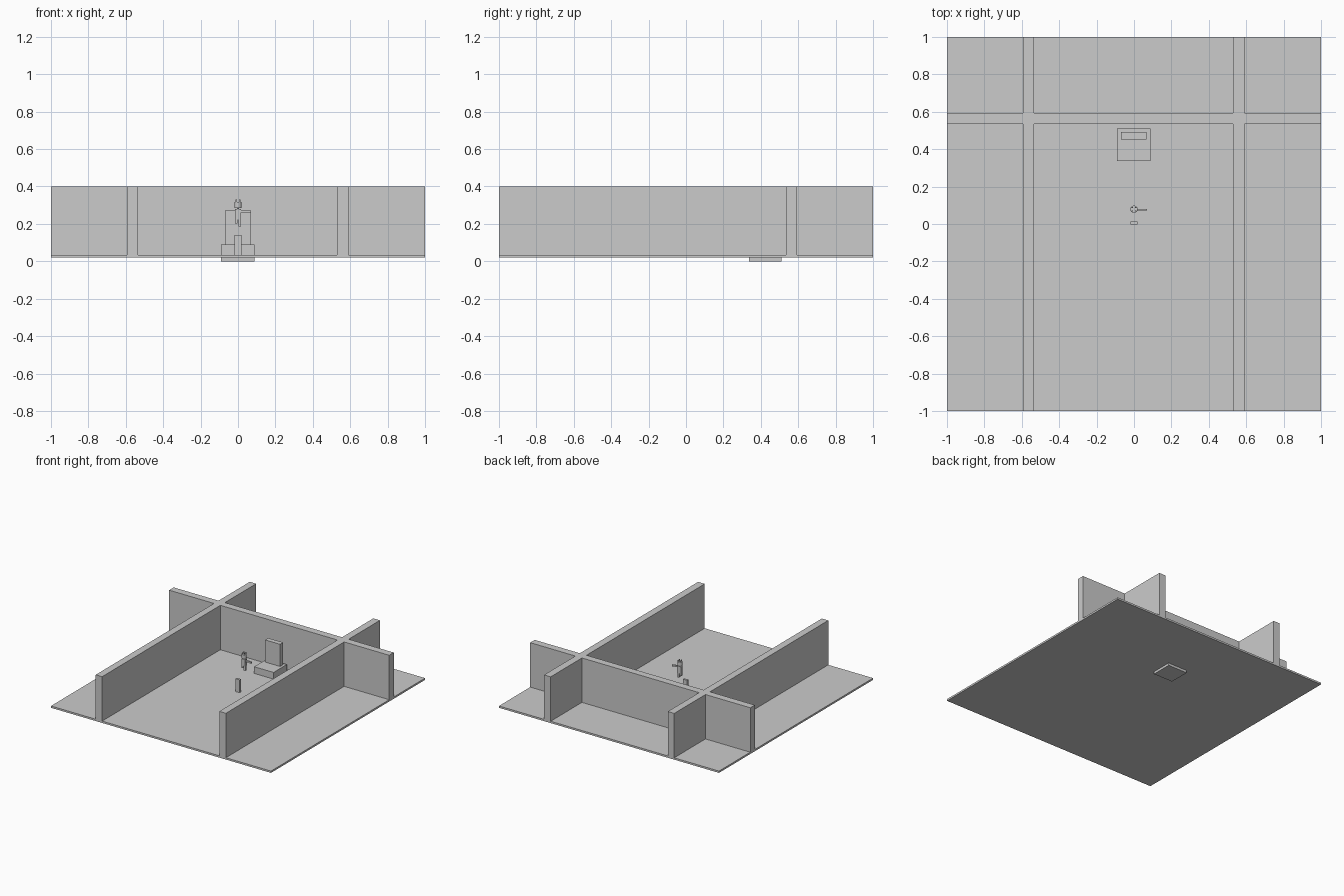
import bpy, bmesh, math

if "Cube" in bpy.data.objects:
    bpy.data.objects.remove(bpy.data.objects["Cube"])


def make_object(name, bm):
    bmesh.ops.recalc_face_normals(bm, faces=bm.faces)
    mesh = bpy.data.meshes.new(name)
    bm.to_mesh(mesh)
    bm.free()
    obj = bpy.data.objects.new(name, mesh)
    bpy.context.collection.objects.link(obj)
    return obj


def box(name, x, y, z):
    """Box from three (low, high) ranges."""
    bm = bmesh.new()
    bmesh.ops.create_cube(bm, size=1)
    for v in bm.verts:
        for i, (lo, hi) in enumerate((x, y, z)):
            v.co[i] = lo if v.co[i] < 0 else hi
    return make_object(name, bm)


def prism(name, points, z0, z1):
    """Flat outline extruded upward."""
    bm = bmesh.new()
    face = bm.faces.new([bm.verts.new((x, y, z0)) for x, y in points])
    top = bmesh.ops.extrude_face_region(bm, geom=[face])["geom"]
    for v in top:
        if isinstance(v, bmesh.types.BMVert):
            v.co.z = z1
    if not any(f.calc_center_median().z == z0 for f in bm.faces):
        bmesh.ops.holes_fill(bm, edges=[e for e in bm.edges if e.is_boundary])
    return make_object(name, bm)


def ring(cx, cy, r, n):
    return [(cx + r * math.cos(2 * math.pi * (i + 0.5) / n),
             cy + r * math.sin(2 * math.pi * (i + 0.5) / n)) for i in range(n)]


# Floor slab
box("floor", (-1, 1), (-1, 1), (0.02, 0.035))

# Crossing walls as one continuous outline
a, b, c, d = -0.593, -0.535, 0.53, 0.59      # side wall faces in x
f, k = 0.535, 0.594                          # back wall faces in y
prism("walls", [(-1, f), (a, f), (a, -1), (b, -1), (b, f), (c, f), (c, -1),
                (d, -1), (d, f), (1, f), (1, k), (d, k), (d, 1), (c, 1),
                (c, k), (b, k), (b, 1), (a, 1), (a, k), (-1, k)], 0.03, 0.4)

# Throne seat and back
box("throne_seat", (-0.09, 0.087), (0.338, 0.51), (0, 0.09))
box("throne_back", (-0.07, 0.066), (0.452, 0.492), (0.085, 0.272))

# Small post in the middle of the room
box("post", (-0.019, 0.018), (-0.004, 0.014), (0.03, 0.141))

# Floating figurine: torso, hips, head and crown
cy = 0.079
box("torso", (-0.017, 0.017), (cy - 0.012, cy + 0.012), (0.222, 0.28))
prism("neck", ring(0, cy, 0.007, 8), 0.278, 0.288)
prism("head", ring(0, cy, 0.018, 12), 0.285, 0.318)
prism("crown_band", ring(0, cy, 0.02, 12), 0.307, 0.316)
for i, (px, py) in enumerate(ring(0, cy, 0.013, 4)):
    box(f"crown_point_{i}", (px - 0.003, px + 0.003),
        (py - 0.003, py + 0.003), (0.314, 0.33))

# Legs, one raised and one hanging lower
for name, x, low in (("short_leg", -0.010, 0.203), ("long_leg", 0.010, 0.186)):
    box(name, (x - 0.007, x + 0.007), (cy - 0.009, cy + 0.009), (low, 0.224))

# Outstretched arm with hand
box("arm", (0.015, 0.058), (cy - 0.009, cy + 0.001), (0.262, 0.274))
box("hand", (0.056, 0.070), (cy - 0.008, cy + 0.002), (0.259, 0.272))
